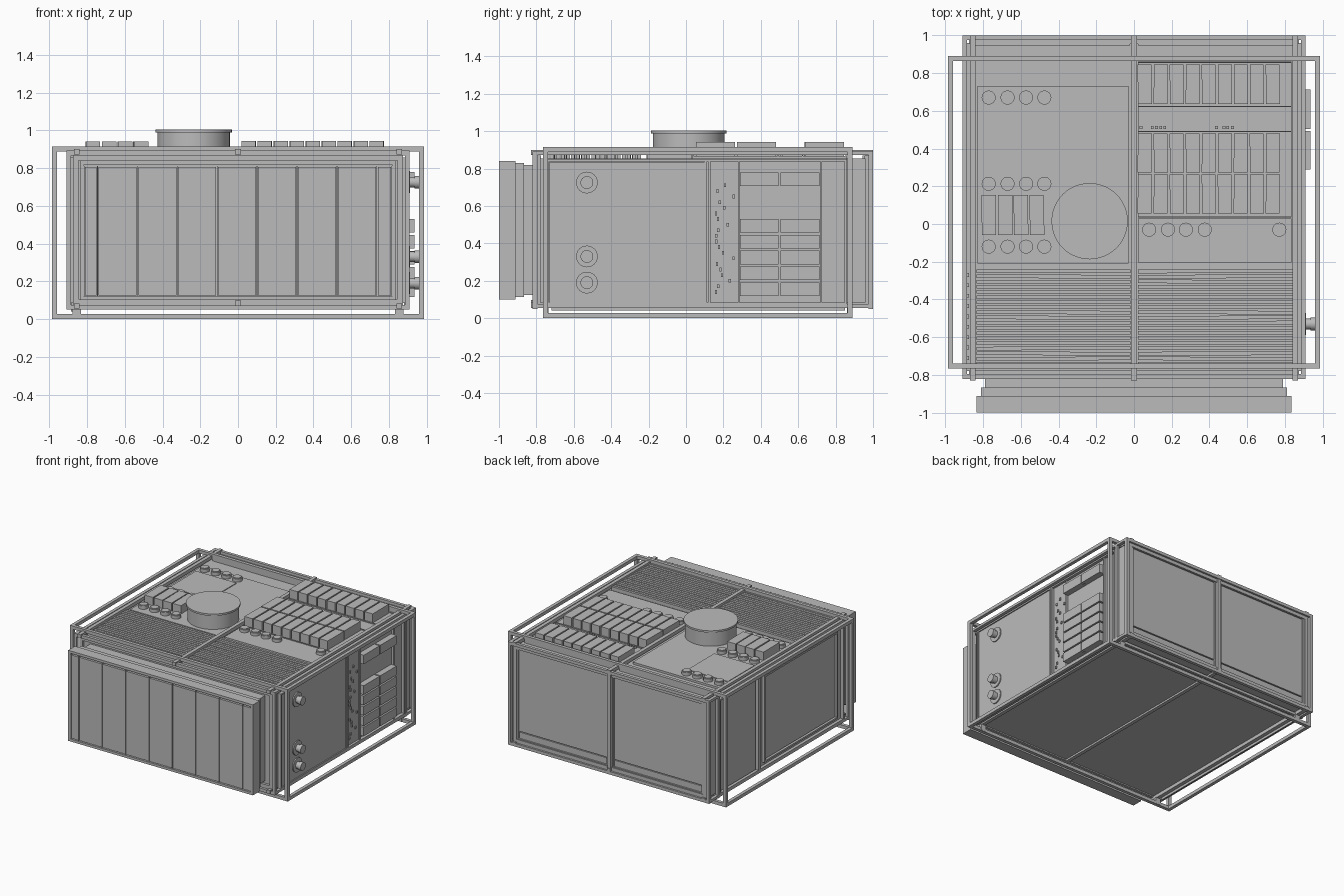
import bpy, bmesh, random
from math import radians
from mathutils import Matrix, Vector

random.seed(4)
if "Cube" in bpy.data.objects:
    bpy.data.objects.remove(bpy.data.objects["Cube"], do_unlink=True)

grey = bpy.data.materials.new("plain grey")
grey.use_nodes = True
grey.diffuse_color = (0.5, 0.5, 0.5, 1)
grey.node_tree.nodes["Principled BSDF"].inputs["Base Color"].default_value = (0.5, 0.5, 0.5, 1)


def finish(name, bm, smooth=False):
    mesh = bpy.data.meshes.new(name)
    bm.to_mesh(mesh)
    bm.free()
    mesh.materials.append(grey)
    obj = bpy.data.objects.new(name, mesh)
    bpy.context.collection.objects.link(obj)
    if smooth:
        bpy.ops.object.select_all(action="DESELECT")
        obj.select_set(True)
        bpy.context.view_layer.objects.active = obj
        bpy.ops.object.shade_smooth_by_angle(angle=radians(35))
    return obj


def boxes(name, *spans, jitter=0.0):
    """One object made of boxes, each given as (x, y, z) ranges."""
    bm = bmesh.new()
    for span in spans:
        size = Vector([b - a for a, b in span])
        centre = Vector([(a + b) / 2 for a, b in span])
        turn = Matrix.Rotation(random.uniform(-jitter, jitter), 4, "Z")
        bmesh.ops.create_cube(bm, size=1, matrix=Matrix.Translation(centre) @ turn @ Matrix.Diagonal(size).to_4x4())
    return finish(name, bm)


def ring(axis, depth, across, up, t):
    """Four bars round a rectangle lying square to the axis."""
    (a, b), (c, d) = across, up
    bars = [((a, b), (c, c + t)), ((a, b), (d - t, d)),
            ((a, a + t), (c + t, d - t)), ((b - t, b), (c + t, d - t))]
    out = []
    for u, v in bars:
        span = [u, v]
        span.insert(axis, depth)
        out.append(tuple(span))
    return out


def discs(name, centres, steps, axis="Z", segments=24):
    """Stacked cylinders, each step being (radius, low, high) along the axis."""
    bm = bmesh.new()
    for c in centres:
        for r, lo, hi in steps:
            m = Matrix.Translation((0, 0, (lo + hi) / 2))
            if axis == "X":
                m = Matrix.Rotation(radians(90), 4, "Y") @ m
            bmesh.ops.create_cone(bm, cap_ends=True, segments=segments, radius1=r, radius2=r,
                                  depth=hi - lo, matrix=Matrix.Translation(c) @ m)
    return finish(name, bm, True)


# Main body
boxes("body", ((-.885, .885), (-.78, .96), (.085, .855)))

# Outer protective frame
T = .027
X, Y, Z = (-.985, .985), (-.765, .89), (0, .915)
outer = ring(1, (Y[0], Y[0] + T), X, Z, T) + ring(1, (Y[1] - T, Y[1]), X, Z, T)
for a in (X[0], X[1] - T):
    for z in (0, Z[1] - T):
        outer.append(((a, a + T), (Y[0] + T, Y[1] - T), (z, z + T)))
boxes("outer_frame", *outer)

# Inner frame: end rings, corner posts and long rails
wide, tall = (-.91, .91), (.05, .892)
boxes("front_ring", *ring(1, (-.82, -.795), wide, tall, .025))
boxes("front_inner_ring", *ring(1, (-.80, -.775), (-.875, .875), (.075, .87), .03))
boxes("back_ring", *ring(1, (.975, 1), wide, tall, .025))
boxes("back_inner_ring", *ring(1, (.955, .985), (-.875, .875), (.075, .87), .03))
boxes("back_side_ring", *ring(1, (.865, .885), wide, tall, .022))
rails, feet = [], []
for s in (-1, 1):
    cx = s * .855
    for z in (.055, .872):
        rails.append(((cx - .015, cx + .015), (-.83, 1), (z, z + .028)))
        ex = s * .897
        rails.append(((ex - .013, ex + .013), (-.82, 1), (z, z + .02)))
    for y in (-.75, .875):
        feet.append(((cx - .022, cx + .022), (y - .014, y + .014), (.004, .055)))
for z in (.07, .872):
    rails.append(((-.015, .015), (-.83, 1), (z, z + .028)))
rails.append(((-.015, .015), (.96, .995), (.07, .89)))
boxes("long_rails", *rails)
boxes("feet", *feet)

# Back panels with low seam
for side, x in (("left", (.02, .84)), ("right", (-.84, -.02))):
    boxes("back_panel_" + side, (x, (.955, .972), (.17, .835)), (x, (.955, .97), (.11, .162)))
    boxes("back_trim_" + side, *ring(1, (.95, .98), x, (.1, .85), .012))

# Front filter box: stepped collar, rim, panels between thin fins
boxes("filter_collar", ((-.79, .79), (-.87, -.77), (.125, .82)),
      ((-.81, .81), (-.915, -.865), (.112, .83)))
boxes("filter_rim", *ring(1, (-1, -.912), (-.835, .835), (.1, .84), .02))
boxes("filter_back", ((-.82, .82), (-.96, -.912), (.11, .83)))
edges = [-.815] + [-.745 + .2115 * i for i in range(8)] + [.815]
boxes("filter_panels", *[((a + .005, b - .005), (-.993, -.95), (.125, .805))
                         for a, b in zip(edges, edges[1:])])
boxes("filter_fins", *[((e - .002, e + .002), (-.997, -.95), (.122, .81)) for e in edges])

# Left side: smooth door, divider, board and module bank
boxes("left_door", ((.88, .903), (-.73, .10), (.085, .835)))
boxes("left_wall_trim", *ring(0, (.88, .91), (-.745, .86), (.07, .85), .013),
      ((.88, .91), (.10, .112), (.08, .84)), ((.88, .91), (.118, .13), (.08, .84)),
      ((.88, .905), (.278, .287), (.08, .84)), ((.88, .905), (.718, .727), (.08, .84)))
boxes("left_board", ((.88, .893), (.13, .278), (.085, .835)))
boxes("board_parts", *[((.89, .902), (y, y + .012), (z, z + .02))
                       for y, z in [(random.uniform(.15, .25), .13 + .03 * i) for i in range(20)]])
modules = []
for low in (.118, .203, .288, .373, .458, .707):
    for y in ((.288, .494), (.504, .713)):
        modules.append(((.88, .935), y, (low, low + .073)))
boxes("left_modules", *modules)
discs("pipe_ports", [(0, -.53, z) for z in (.725, .33, .19)],
      [(.058, .895, .912), (.028, .91, .95), (.034, .935, .96)], "X")

# Right side: two inset panels and a divider
boxes("right_wall_trim", *ring(0, (-.91, -.88), (-.745, .86), (.07, .85), .013),
      ((-.91, -.88), (.34, .365), (.08, .84)),
      *ring(0, (-.905, -.88), (-.67, .28), (.11, .82), .014))
boxes("right_panels", ((-.895, -.88), (.38, .84), (.09, .83)),
      ((-.893, -.88), (-.65, .26), (.13, .80)))
boxes("right_lower_flange", ((-.885, -.875), (-.72, .85), (.04, .09)))

# Top deck plates
boxes("top_left_board", ((-.83, -.03), (-.21, .73), (.85, .872)))
boxes("top_left_cover", ((-.81, -.445), (.27, .615), (.86, .878)))
boxes("top_right_board", ((.02, .835), (.035, .86), (.85, .868)))
boxes("top_right_plate", ((.02, .835), (-.205, .03), (.85, .874)))
boxes("top_seams", *[((.02, .835), (y, y + .006), (.86, .876)) for y in (.035, .488, .62, .853)])
boxes("top_back_strips", *[(x, y, (.85, .87)) for x in ((-.84, -.02), (.02, .84))
                           for y in ((.87, .885), (.945, .957))])

# Round fan housing with lid
discs("fan_housing", [(-.235, .015, 0)], [(.192, .855, .99), (.202, .988, 1.003)], segments=48)

# Capacitor caps
cols = (-.77, -.67, -.572, -.475)
caps = [(x, y, 0) for x in cols for y in (.67, .213, -.12)]
caps += [(x, -.03, 0) for x in (.08, .18, .275, .375, .77)]
discs("round_caps", caps, [(.037, .86, .898), (.03, .89, .903)])

# Box modules on top
boxes("top_left_modules", *[((x, x + .076), (-.058, .153), (.86, .94))
                            for x in (-.807, -.72, -.637, -.553)], jitter=.03)
boxes("top_right_modules", *[((x, x + .074), y, (.86, .942))
                             for x in [.02 + .0848 * i for i in range(9)]
                             for y in ((.055, .262), (.272, .48), (.635, .845))], jitter=.012)
boxes("top_small_parts", *[((x, x + .014), (.503, .519), (.86, .885))
                           for x in (.03, .09, .112, .134, .156, .43, .47, .49, .515)])

# Cooling slats across the front of the top
slats = [(x, (y, y + .019), (.85, .884)) for y in [-.75 + .0272 * i for i in range(19)]
         for x in ((-.835, -.018), (.02, .84))]
boxes("cooling_slats", *slats, jitter=.004)
boxes("slat_tabs", *[((-.89, -.875), (y, y + .02), (.85, .875))
                     for y in [-.72 + .055 * i for i in range(9)]])
